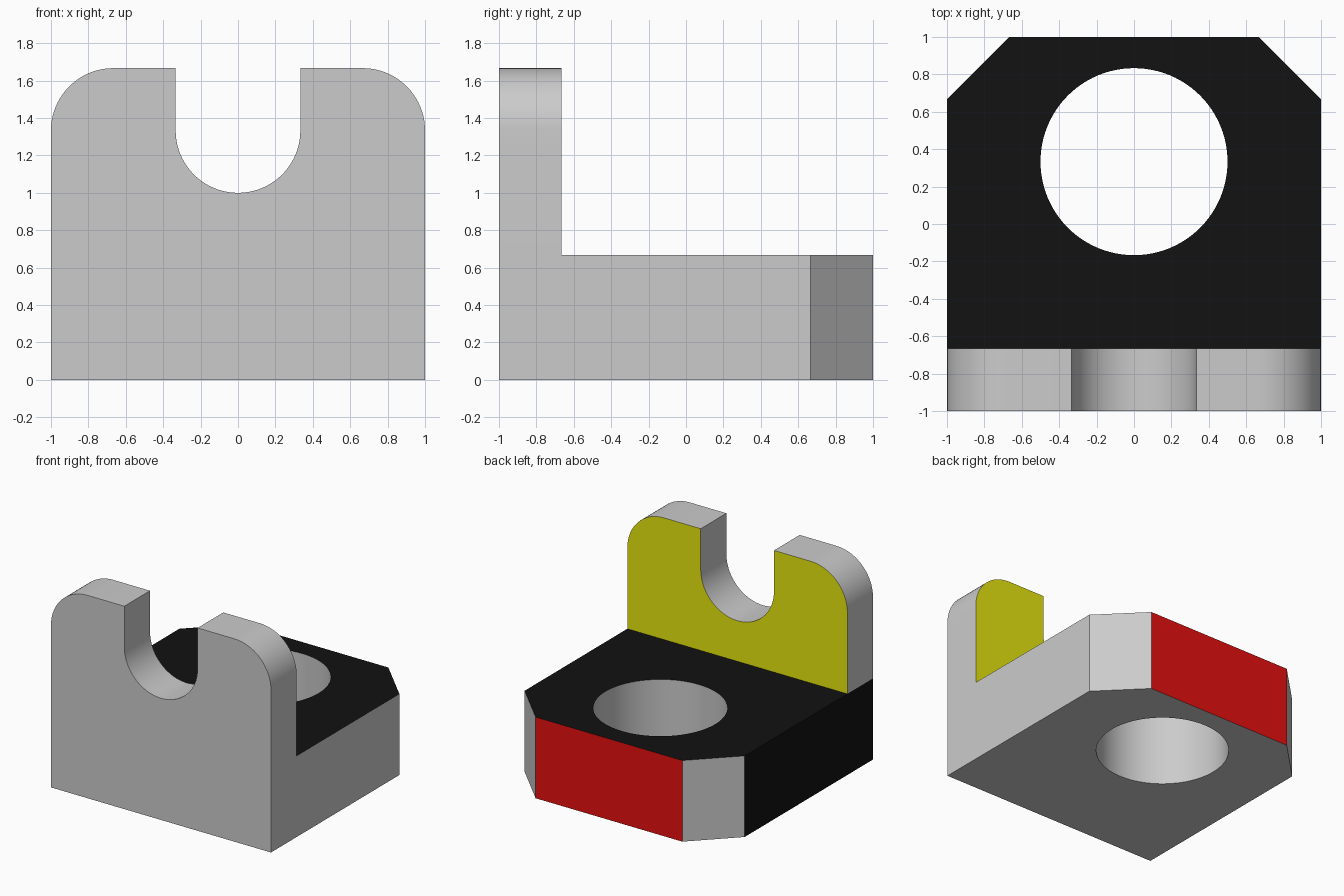
import bpy, bmesh
from math import sin, cos, pi
from mathutils import Vector

if "Cube" in bpy.data.objects:
    bpy.data.objects.remove(bpy.data.objects["Cube"])

T = 1 / 3


def prism(name, points, offset):
    """Extrude a closed outline into a solid."""
    bm = bmesh.new()
    face = bm.faces.new([bm.verts.new(p) for p in points])
    moved = bmesh.ops.extrude_face_region(bm, geom=[face], use_keep_orig=True)
    bmesh.ops.translate(bm, vec=Vector(offset),
                        verts=[g for g in moved["geom"] if isinstance(g, bmesh.types.BMVert)])
    bmesh.ops.recalc_face_normals(bm, faces=bm.faces)
    mesh = bpy.data.meshes.new(name)
    bm.to_mesh(mesh)
    bm.free()
    obj = bpy.data.objects.new(name, mesh)
    bpy.context.collection.objects.link(obj)
    return obj


def activate(obj):
    bpy.ops.object.select_all(action='DESELECT')
    obj.select_set(True)
    bpy.context.view_layer.objects.active = obj


def smooth(obj):
    activate(obj)
    bpy.ops.object.shade_smooth_by_angle(angle=pi / 6)


def arc(cx, cy, r, start, end, steps):
    angles = [start + (end - start) * i / steps for i in range(steps + 1)]
    return [(cx + r * cos(a), cy + r * sin(a)) for a in angles]


def paint(obj, name, colour, test):
    """Give a colour to the faces that pass the test."""
    mat = bpy.data.materials.new(name)
    mat.diffuse_color = (*colour, 1)
    mat.use_nodes = True
    mat.node_tree.nodes["Principled BSDF"].inputs["Base Color"].default_value = mat.diffuse_color
    if not obj.data.materials:
        obj.data.materials.append(None)
    obj.data.materials.append(mat)
    slot = len(obj.data.materials) - 1
    for face in obj.data.polygons:
        if test(face.center, face.normal):
            face.material_index = slot


# Base block with chamfered back corners
outline = [(-1, -1), (1, -1), (1, 2 * T), (2 * T, 1), (-2 * T, 1), (-1, 2 * T)]
base = prism("base", [(x, y, 0) for x, y in outline], (0, 0, 2 * T))

# Round through hole
bpy.ops.mesh.primitive_cylinder_add(vertices=96, radius=0.5, depth=3, location=(0, T, 0))
cutter = bpy.context.object
cutter.name = "hole_cutter"
cutter.hide_render = True
activate(base)
cut = base.modifiers.new("hole", 'BOOLEAN')
cut.operation = 'DIFFERENCE'
cut.solver = 'EXACT'
cut.object = cutter
bpy.ops.object.modifier_apply(modifier=cut.name)
bpy.data.objects.remove(cutter)

paint(base, "black", (0.006, 0.006, 0.006), lambda c, n: n.z > 0.9 or (n.x < -0.9 and c.x < -0.99))
paint(base, "red", (0.8, 0.005, 0.005), lambda c, n: n.y > 0.9 and c.y > 0.99)
smooth(base)

# Upright plate with rounded shoulders and a U-shaped slot
top, mid = 5 * T, 4 * T
outline = ([(-1, 2 * T), (1, 2 * T)]
           + arc(2 * T, mid, T, 0, pi / 2, 20)
           + [(T, top)] + arc(0, mid, T, 0, -pi, 40) + [(-T, top)]
           + arc(-2 * T, mid, T, pi / 2, pi, 20))
plate = prism("upright_plate", [(x, -1, z) for x, z in outline], (0, T, 0))
paint(plate, "yellow", (0.8, 0.8, 0.005), lambda c, n: n.y > 0.9)
smooth(plate)
